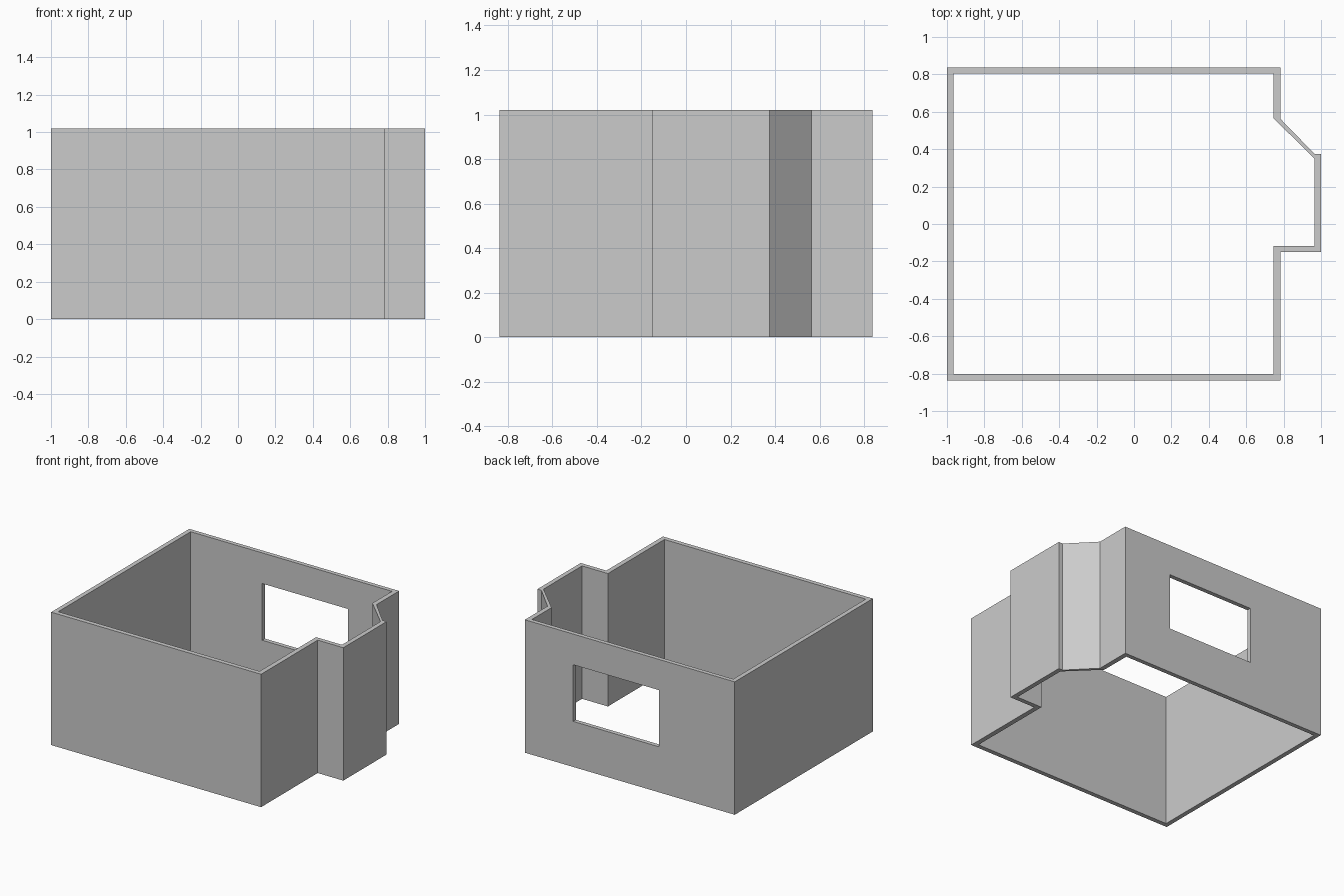
import bpy
import bmesh

if "Cube" in bpy.data.objects:
    bpy.data.objects.remove(bpy.data.objects["Cube"])

HEIGHT = 1.02

# Floor plan: matching outer and inner corners, counter-clockwise
outer = [(-1, -0.837), (0.782, -0.837), (0.782, -0.151), (1, -0.151),
         (1, 0.375), (0.965, 0.375), (0.782, 0.563), (0.782, 0.837), (-1, 0.837)]
inner = [(-0.965, -0.802), (0.745, -0.802), (0.745, -0.117), (0.965, -0.117),
         (0.965, 0.35), (0.965, 0.35), (0.745, 0.566), (0.745, 0.804), (-0.965, 0.804)]


def add_object(name, bm):
    bmesh.ops.remove_doubles(bm, verts=bm.verts, dist=1e-5)
    bmesh.ops.recalc_face_normals(bm, faces=bm.faces)
    mesh = bpy.data.meshes.new(name)
    bm.to_mesh(mesh)
    bm.free()
    obj = bpy.data.objects.new(name, mesh)
    bpy.context.collection.objects.link(obj)
    return obj


# Room walls: a closed ring with the side bay, open above and below
bm = bmesh.new()
rings = [[bm.verts.new((x, y, z)) for x, y in plan]
         for plan, z in ((outer, 0), (outer, HEIGHT), (inner, HEIGHT), (inner, 0))]
n = len(outer)
for k in range(4):
    a, b = rings[k], rings[(k + 1) % 4]
    for i in range(n):
        j = (i + 1) % n
        bm.faces.new((a[i], a[j], b[j], b[i]))
walls = add_object("room_walls", bm)

# Window opening in the back wall
bm = bmesh.new()
bmesh.ops.create_cube(bm, size=1)
bmesh.ops.scale(bm, vec=(0.73, 0.2, 0.435), verts=bm.verts)
bmesh.ops.translate(bm, vec=(0.007, 0.82, 0.567), verts=bm.verts)
cutter = add_object("window_cutter", bm)
cutter.hide_render = True

cut = walls.modifiers.new("window_opening", 'BOOLEAN')
cut.operation = 'DIFFERENCE'
cut.solver = 'EXACT'
cut.object = cutter
bpy.context.view_layer.objects.active = walls
bpy.ops.object.modifier_apply(modifier=cut.name)
bpy.data.objects.remove(cutter)
